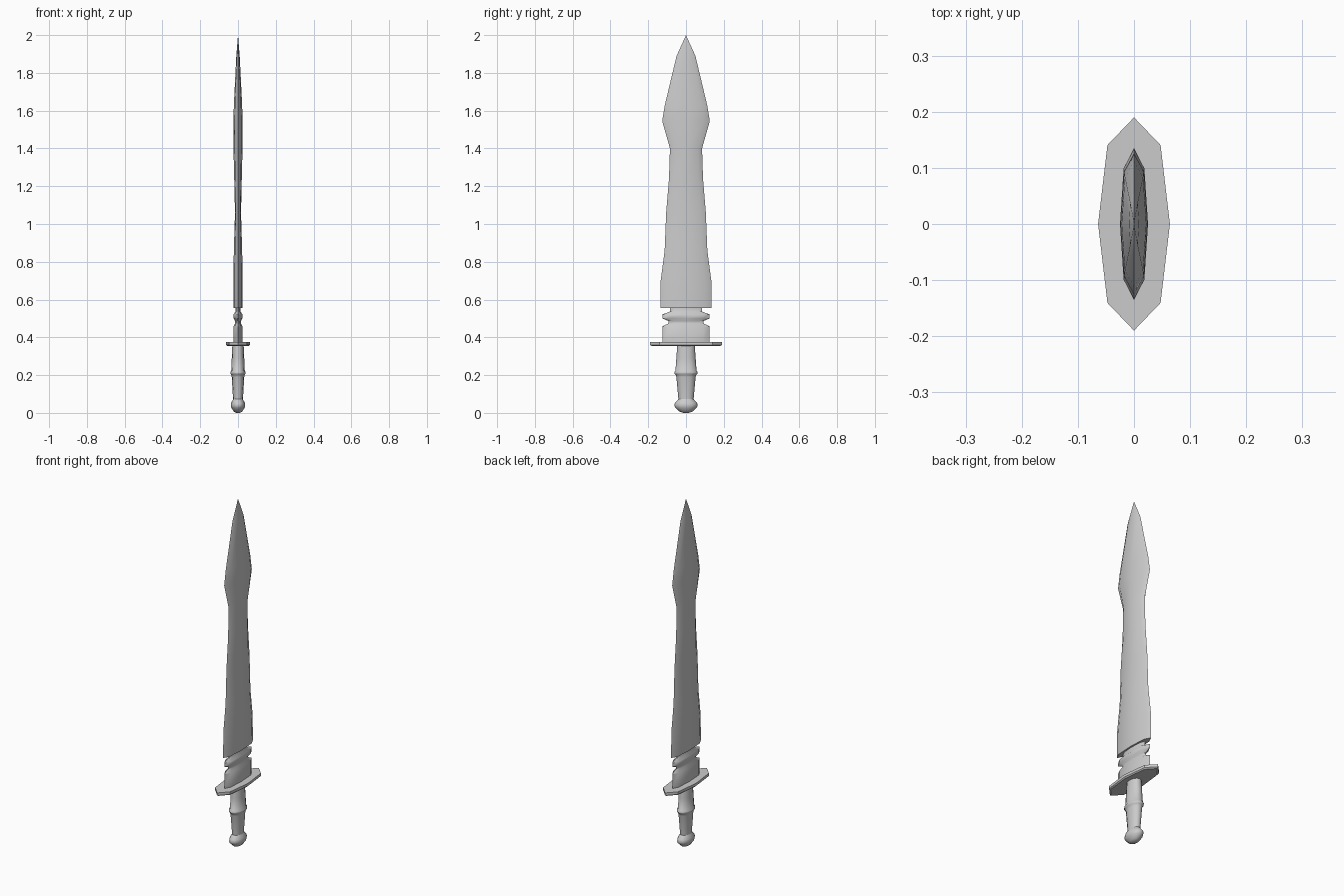
import bpy, bmesh, math

if "Cube" in bpy.data.objects:
    bpy.data.objects.remove(bpy.data.objects["Cube"], do_unlink=True)

steel = bpy.data.materials.new("light_grey")
steel.use_nodes = True
GREY = (0.6, 0.6, 0.6, 1)
steel.diffuse_color = GREY
steel.node_tree.nodes["Principled BSDF"].inputs["Base Color"].default_value = GREY

# Unit cross-sections: a long pointed octagon and an ellipse
POINTED = [(1, 0), (0.74, 0.74), (0, 1), (-0.74, 0.74),
           (-1, 0), (-0.74, -0.74), (0, -1), (0.74, -0.74)]
ROUND = [(math.cos(i * math.tau / 12), math.sin(i * math.tau / 12)) for i in range(12)]


def loft(name, section, profile, angle):
    """Skin scaled copies of a section; profile rows are (z, half x, half y)."""
    bm = bmesh.new()
    rings = [[bm.verts.new((x * rx, y * ry, z)) for x, y in section]
             for z, rx, ry in profile]
    n = len(section)
    for low, high in zip(rings, rings[1:]):
        for i in range(n):
            j = (i + 1) % n
            bm.faces.new((low[i], low[j], high[j], high[i]))
    bm.faces.new(rings[0][::-1])
    bm.faces.new(rings[-1])
    bmesh.ops.remove_doubles(bm, verts=bm.verts, dist=0.0002)
    bmesh.ops.recalc_face_normals(bm, faces=bm.faces)
    mesh = bpy.data.meshes.new(name)
    bm.to_mesh(mesh)
    bm.free()
    mesh.materials.append(steel)
    obj = bpy.data.objects.new(name, mesh)
    bpy.context.collection.objects.link(obj)
    bpy.ops.object.select_all(action='DESELECT')
    obj.select_set(True)
    bpy.context.view_layer.objects.active = obj
    bpy.ops.object.shade_smooth_by_angle(angle=math.radians(angle))
    return obj


# Leaf-shaped blade
loft("blade", POINTED, [
    (0.555, 0.024, 0.135), (0.70, 0.025, 0.134), (0.86, 0.022, 0.113),
    (1.06, 0.016, 0.105), (1.24, 0.020, 0.090), (1.40, 0.024, 0.085),
    (1.545, 0.024, 0.126), (1.63, 0.022, 0.112), (1.89, 0.009, 0.050),
    (2.0, 0.0, 0.0)], 40)

# Grooved collar between guard and blade
loft("blade_collar", POINTED, [
    (0.372, 0.023, 0.125), (0.458, 0.023, 0.125), (0.474, 0.015, 0.092),
    (0.486, 0.015, 0.092), (0.500, 0.023, 0.125), (0.522, 0.023, 0.125),
    (0.536, 0.014, 0.085), (0.560, 0.014, 0.085)], 40)

# Flat pointed guard
loft("guard", POINTED, [
    (0.354, 0.058, 0.180), (0.360, 0.064, 0.190), (0.375, 0.064, 0.190)], 30)

# Grip with a raised middle band
loft("grip", ROUND, [
    (0.07, 0.026, 0.040), (0.19, 0.033, 0.051), (0.203, 0.036, 0.055),
    (0.208, 0.040, 0.062), (0.216, 0.040, 0.062), (0.222, 0.036, 0.056),
    (0.29, 0.033, 0.051), (0.36, 0.030, 0.046)], 60)

# Rounded pommel
loft("pommel", ROUND, [
    (0.0, 0.010, 0.015), (0.007, 0.022, 0.034), (0.028, 0.036, 0.057),
    (0.040, 0.038, 0.062), (0.054, 0.036, 0.058), (0.068, 0.028, 0.044),
    (0.078, 0.024, 0.038)], 60)
